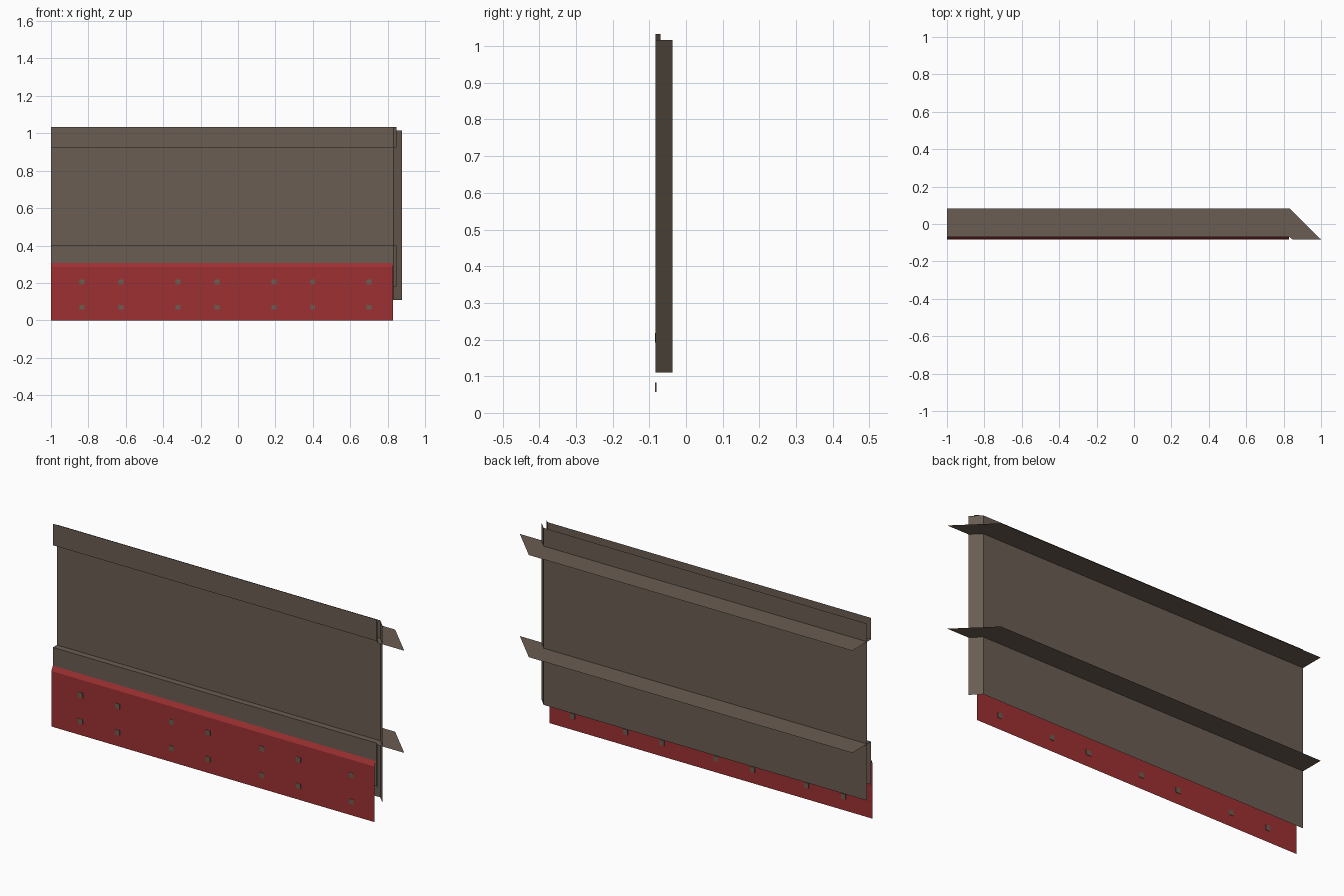
import bpy

if "Cube" in bpy.data.objects:
    bpy.data.objects.remove(bpy.data.objects["Cube"])


def material(name, rgb):
    m = bpy.data.materials.new(name)
    m.diffuse_color = (*rgb, 1)
    m.use_nodes = True
    m.node_tree.nodes["Principled BSDF"].inputs["Base Color"].default_value = m.diffuse_color
    return m


BROWN = material("weathered brown", (0.144, 0.109, 0.084))
RED = material("rust red", (0.34, 0.030, 0.032))


def mesh_object(name, verts, faces, mat):
    me = bpy.data.meshes.new(name)
    me.from_pydata(verts, [], faces)
    me.materials.append(mat)
    ob = bpy.data.objects.new(name, me)
    bpy.context.collection.objects.link(ob)
    return ob


def sweep(name, path, offset, mat):
    """Sheet made by sweeping an open path of 3D points along an offset."""
    n = len(path)
    verts = path + [tuple(a + b for a, b in zip(p, offset)) for p in path]
    faces = [(i, i + 1, n + i + 1, n + i) for i in range(n - 1)]
    return mesh_object(name, verts, faces, mat)


def upright(name, pts, z0, z1):
    return sweep(name, [(x, y, z0) for x, y in pts], (0, 0, z1 - z0), BROWN)


def flat(name, pts, z):
    return mesh_object(name, [(x, y, z) for x, y in pts],
                       [tuple(range(len(pts)))], BROWN)


WALL, TRIM, FRONT, BACK = -0.037, -0.069, -0.083, 0.083

# main wall with its angled corner return
wall_path = [(-1, WALL), (0.832, WALL), (0.878, FRONT)]
upright("wall_panel", wall_path, 0.11, 1.016)

# raised bands on the front, each with a short corner return
trim_path = [(-1, TRIM), (0.832, TRIM), (0.848, FRONT)]
upright("top_band", trim_path, 0.923, 1.033)
upright("lower_band", trim_path, 0.18, 0.40)

# mitred shelves behind the wall and narrow ledges joining the bands
shelf = wall_path + [(1.0, FRONT), (0.832, BACK), (-1, BACK)]
ledge = trim_path + wall_path[::-1]
for label, z in (("upper", 0.923), ("lower", 0.40)):
    flat(label + "_shelf", shelf, z)
    flat(label + "_ledge", ledge, z)

# red skirt with a sloped top lip
skirt = [(-1, FRONT + 0.001, 0), (-1, FRONT + 0.001, 0.284), (-1, TRIM, 0.307)]
sweep("red_skirt", skirt, (1.83, 0, 0), RED)

# square bolt heads passing through the skirt
for i, x in enumerate((-0.835, -0.625, -0.32, -0.112, 0.193, 0.40, 0.70)):
    for row, z in (("low", 0.07), ("high", 0.205)):
        bpy.ops.mesh.primitive_cube_add(size=1, location=(x, FRONT + 0.001, z))
        bolt = bpy.context.object
        bolt.name = f"bolt_{row}_{i + 1}"
        bolt.scale = (0.026, 0.004, 0.026)
        bolt.data.materials.append(BROWN)
